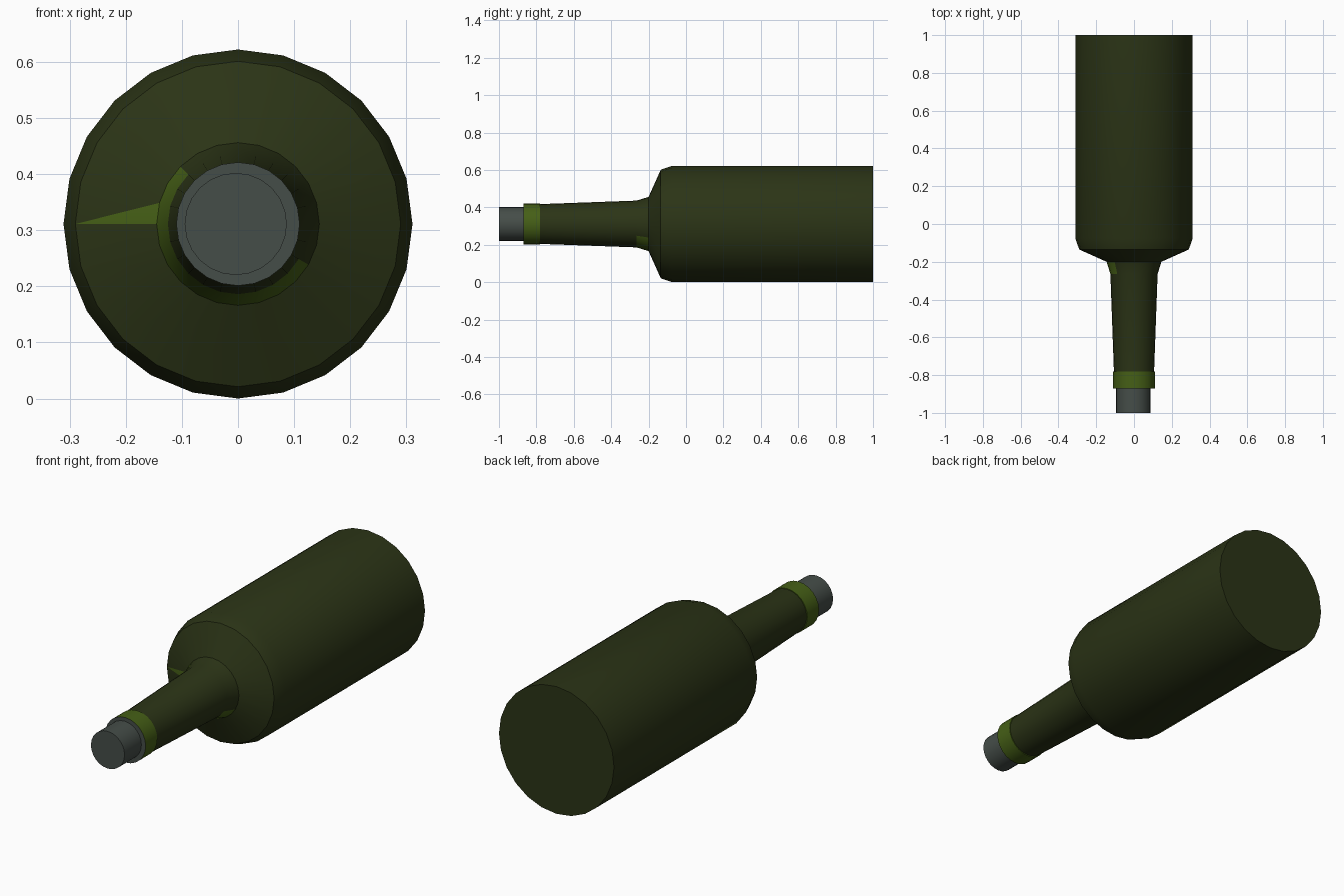
import bpy, bmesh, math

if "Cube" in bpy.data.objects:
    bpy.data.objects.remove(bpy.data.objects["Cube"])

AXIS_Z = 0.311


def material(name, rgb):
    m = bpy.data.materials.new(name)
    m.diffuse_color = (*rgb, 1)
    m.use_nodes = True
    m.node_tree.nodes["Principled BSDF"].inputs["Base Color"].default_value = m.diffuse_color
    return m


GLASS = material("dark_glass", (0.024, 0.034, 0.008))
LIME = material("lime_glass", (0.06, 0.115, 0.008))
GREY = material("stopper_grey", (0.06, 0.075, 0.066))


def lathe(name, profile, sides, mats, paint=None, cap_start=False, cap_end=False, dx=0.0):
    """Spin (y, radius) points round the lying axis; paint(bm, grid) sets materials."""
    bm = bmesh.new()
    rings = []
    for y, r in profile:
        rings.append([bm.verts.new((dx + r * math.cos(2 * math.pi * i / sides), y,
                                    AXIS_Z + r * math.sin(2 * math.pi * i / sides)))
                      for i in range(sides)])
    grid = [[bm.faces.new((a[i], a[(i + 1) % sides], b[(i + 1) % sides], b[i]))
             for i in range(sides)] for a, b in zip(rings, rings[1:])]
    if cap_start:
        bm.faces.new(rings[0])
    if cap_end:
        bm.faces.new(rings[-1])
    if paint:
        paint(bm, grid)
    bmesh.ops.recalc_face_normals(bm, faces=bm.faces)
    mesh = bpy.data.meshes.new(name)
    bm.to_mesh(mesh)
    bm.free()
    for m in mats:
        mesh.materials.append(m)
    ob = bpy.data.objects.new(name, mesh)
    bpy.context.collection.objects.link(ob)
    bpy.ops.object.select_all(action='DESELECT')
    ob.select_set(True)
    bpy.context.view_layer.objects.active = ob
    bpy.ops.object.shade_smooth_by_angle(angle=math.radians(40))
    return ob


# Lime band round the neck base, plus one pointed streak on the shoulder
def paint_body(bm, grid):
    for i in range(9, 22):
        grid[3][i].material_index = 1
    quad = grid[2][11]
    tris = bmesh.ops.triangulate(bm, faces=[quad])["faces"]
    tip = min(tris, key=lambda f: sum(v.co.y for v in f.verts))
    tip.material_index = 1


# Bottle: flat base, straight body, steep shoulder, tapering neck
lathe("bottle_body",
      [(1.0, 0.311), (-0.075, 0.311), (-0.135, 0.29), (-0.20, 0.145),
       (-0.265, 0.125), (-0.79, 0.106)],
      24, [GLASS, LIME], paint_body, cap_start=True)


# Collar at the mouth, with a grey front rim
def paint_collar(bm, grid):
    for f in grid[2]:
        f.material_index = 1


lathe("mouth_collar", [(-0.78, 0.10), (-0.78, 0.11), (-0.87, 0.11), (-0.87, 0.08)],
      24, [LIME, GREY], paint_collar)

# Stopper
lathe("stopper", [(-0.86, 0.091), (-1.0, 0.091)], 24, [GREY], cap_end=True, dx=-0.004)
